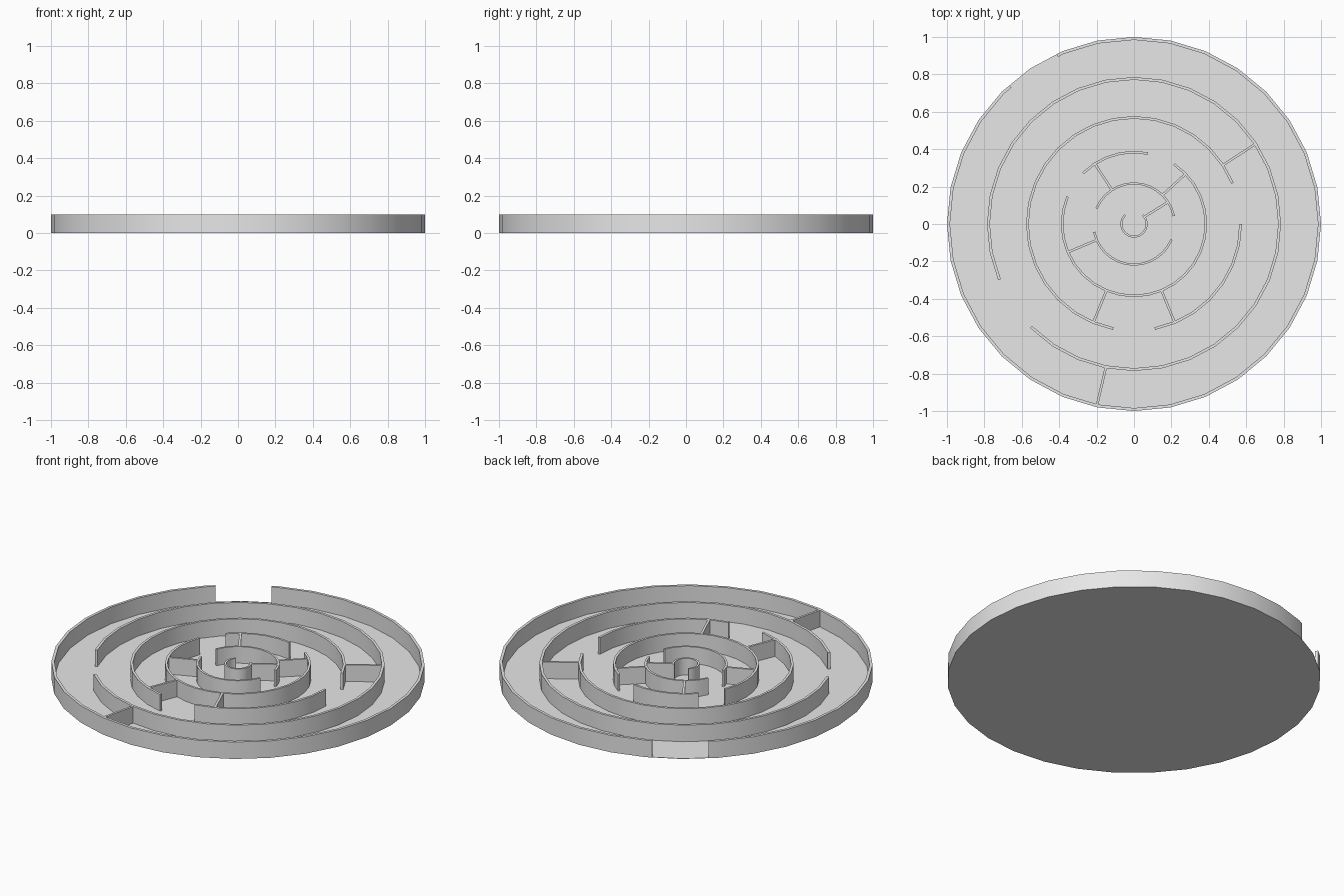
import bpy
import bmesh
from math import radians, degrees, cos, sin, floor
from mathutils import Vector

HEIGHT = 0.1
SIDES = 32
STEP = 360 / SIDES

cube = bpy.data.objects.get("Cube")
if cube:
    bpy.data.objects.remove(cube, do_unlink=True)

grey = bpy.data.materials.new("light_grey")
grey.use_nodes = True
colour = (0.8, 0.8, 0.8, 1)
grey.diffuse_color = colour
grey.node_tree.nodes["Principled BSDF"].inputs["Base Color"].default_value = colour


def finish(name, bm):
    """Turn a bmesh into a grey object, smooth with sharp corners."""
    bmesh.ops.recalc_face_normals(bm, faces=bm.faces)
    mesh = bpy.data.meshes.new(name)
    bm.to_mesh(mesh)
    bm.free()
    mesh.materials.append(grey)
    obj = bpy.data.objects.new(name, mesh)
    bpy.context.collection.objects.link(obj)
    bpy.ops.object.select_all(action='DESELECT')
    obj.select_set(True)
    bpy.context.view_layer.objects.active = obj
    bpy.ops.object.shade_smooth_by_angle(angle=radians(30))


def on_polygon(radius, angle):
    """Point on the many-sided ring outline at an angle in degrees."""
    middle = (floor(angle / STEP) + 0.5) * STEP
    r = radius * cos(radians(STEP / 2)) / cos(radians(angle - middle))
    return r * cos(radians(angle)), r * sin(radians(angle))


def curved_wall(name, radius, thickness, start, end):
    """Ring section with square cut ends."""
    angles = [start]
    angles += [i * STEP for i in range(SIDES * 2 + 1) if start < i * STEP < end]
    angles.append(end)
    bm = bmesh.new()
    sections = []
    for a in angles:
        corners = [(radius, 0), (radius, HEIGHT),
                   (radius - thickness, HEIGHT), (radius - thickness, 0)]
        sections.append([bm.verts.new((*on_polygon(r, a), z)) for r, z in corners])
    for s, t in zip(sections, sections[1:]):
        for i in range(4):
            j = (i + 1) % 4
            bm.faces.new((s[i], s[j], t[j], t[i]))
    bm.faces.new(sections[0])
    bm.faces.new(sections[-1])
    finish(name, bm)


def straight_wall(name, start, end, thickness=0.013):
    """Upright wall between two points on the floor."""
    a, b = Vector((*start, 0)), Vector((*end, 0))
    side = (b - a).normalized().cross(Vector((0, 0, 1))) * thickness / 2
    bm = bmesh.new()
    base = bm.faces.new([bm.verts.new(p) for p in (a + side, b + side, b - side, a - side)])
    top = bmesh.ops.extrude_face_region(bm, geom=[base])["geom"]
    bmesh.ops.translate(bm, vec=(0, 0, HEIGHT),
                        verts=[v for v in top if isinstance(v, bmesh.types.BMVert)])
    if not base.is_valid or len(bm.faces) < 6:
        bmesh.ops.holes_fill(bm, edges=bm.edges, sides=4)
    finish(name, bm)


# Thin floor disc
bm = bmesh.new()
rim = [bm.verts.new((*on_polygon(1, i * STEP), 0)) for i in range(SIDES)]
disc = bm.faces.new(rim)
raised = bmesh.ops.extrude_face_region(bm, geom=[disc], use_keep_orig=True)["geom"]
bmesh.ops.translate(bm, vec=(0, 0, 0.002),
                    verts=[v for v in raised if isinstance(v, bmesh.types.BMVert)])
finish("floor", bm)

# Concentric ring walls, outermost first: radius, thickness, arcs
rings = [
    ("outer_wall", 1.0, 0.016, [(132, 474.5)]),
    ("second_ring", 0.786, 0.015, [(225, 562.5)]),
    ("third_ring", 0.577, 0.014, [(22.5, 258.75), (281.25, 360)]),
    ("fourth_ring", 0.391, 0.013, [(78.75, 135), (157.5, 416.25)]),
    ("fifth_ring", 0.223, 0.012, [(11.25, 157.5), (191.25, 337.5)]),
    ("centre_ring", 0.073, 0.011, [(135, 405)]),
]
for name, radius, thickness, arcs in rings:
    for n, (start, end) in enumerate(arcs, 1):
        curved_wall(f"{name}_{n}", radius, thickness, start, end)

# Straight dividers joining neighbouring rings
dividers = [
    ((-0.207, 0.319), (-0.12, 0.185)),
    ((0.273, 0.265), (0.155, 0.157)),
    ((0.178, 0.115), (0.055, 0.038)),
    ((-0.35, -0.149), (-0.2, -0.086)),
    ((-0.147, -0.355), (-0.217, -0.525)),
    ((0.147, -0.355), (0.217, -0.525)),
    ((0.48, 0.318), (0.645, 0.425)),
    ((-0.15, -0.765), (-0.197, -0.965)),
]
for n, (start, end) in enumerate(dividers, 1):
    straight_wall(f"divider_{n}", start, end)
